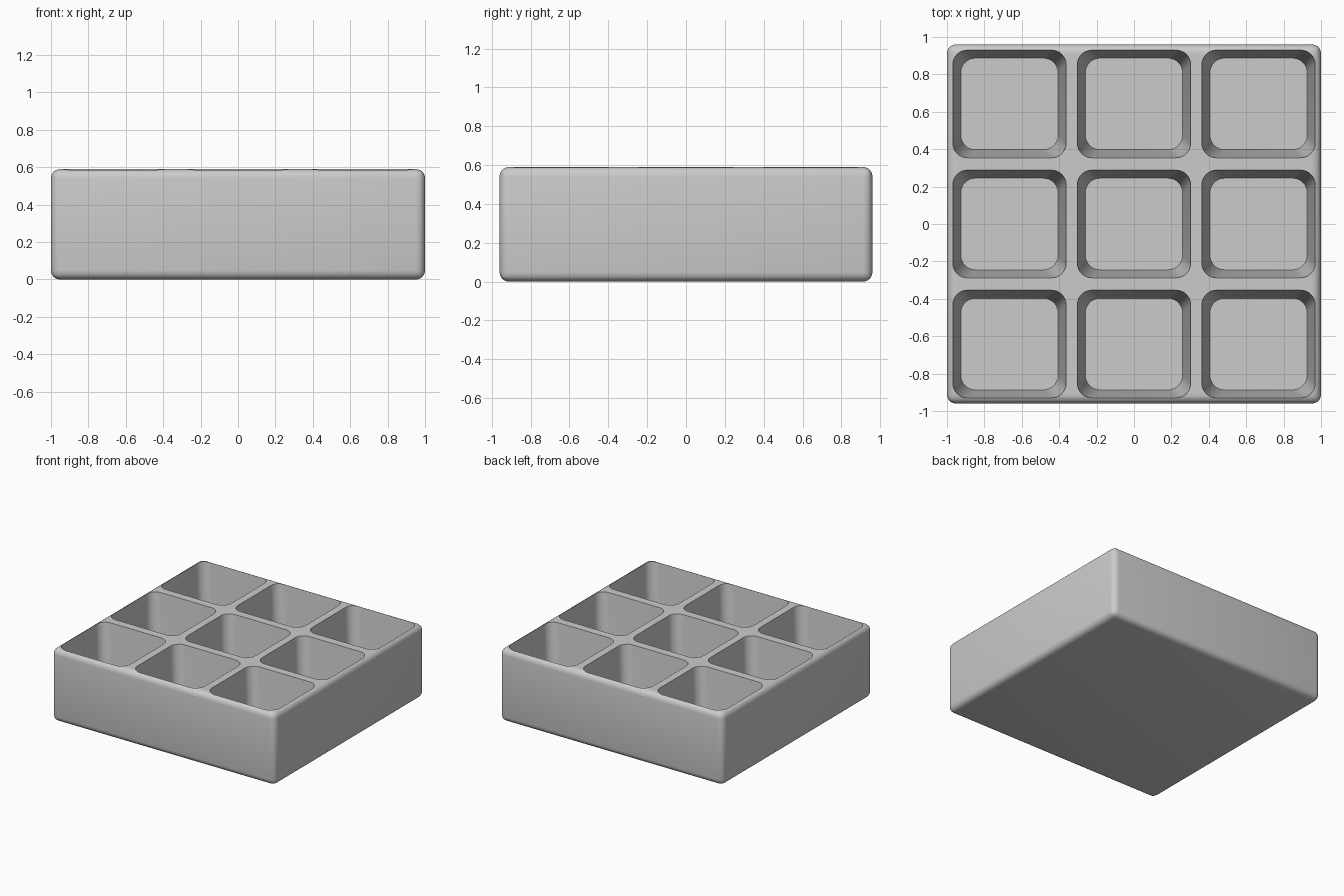
import bpy, bmesh

if "Cube" in bpy.data.objects:
    bpy.data.objects.remove(bpy.data.objects["Cube"])

W, D, H = 1.0, 0.96, 0.59          # half width, half depth, height
FLOOR = 0.07                       # pocket floor height


def add_tapered_box(bm, cx, cy, z0, z1, low, high):
    """Box with separate half sizes at bottom and top; returns its upright edges."""
    rings = [[bm.verts.new((cx + sx * hx, cy + sy * hy, z))
              for sx, sy in ((-1, -1), (1, -1), (1, 1), (-1, 1))]
             for z, (hx, hy) in ((z0, low), (z1, high))]
    a, b = rings
    bm.faces.new(a[::-1])
    bm.faces.new(b)
    for i in range(4):
        j = (i + 1) % 4
        bm.faces.new((a[i], a[j], b[j], b[i]))
    return [bm.edges.get((a[i], b[i])) for i in range(4)]


def finish(bm, name):
    bmesh.ops.recalc_face_normals(bm, faces=bm.faces[:])
    mesh = bpy.data.meshes.new(name)
    bm.to_mesh(mesh)
    bm.free()
    ob = bpy.data.objects.new(name, mesh)
    bpy.context.collection.objects.link(ob)
    return ob


# Tray block with all edges rounded
bm = bmesh.new()
add_tapered_box(bm, 0, 0, 0, H, (W, D), (W, D))
bmesh.ops.bevel(bm, geom=bm.edges[:], offset=0.048, segments=6,
                profile=0.5, affect='EDGES')
tray = finish(bm, "tray")

# Nine tapered pocket cutters, wider towards the top, with rounded corners
bm = bmesh.new()
low, high = (0.26, 0.245), (0.303, 0.288)
top = H + 0.1
k = (top - FLOOR) / (H - FLOOR)
over = tuple(l + (h - l) * k for l, h in zip(low, high))
uprights = []
for i in (-1, 0, 1):
    for j in (-1, 0, 1):
        uprights += add_tapered_box(bm, i * 0.666, j * 0.642, FLOOR, top, low, over)
bmesh.ops.bevel(bm, geom=uprights, offset=0.078, segments=8,
                profile=0.5, affect='EDGES')
cutter = finish(bm, "pocket_cutter")
cutter.hide_render = True

# Cut the pockets out of the block
mod = tray.modifiers.new("pockets", 'BOOLEAN')
mod.operation = 'DIFFERENCE'
mod.solver = 'EXACT'
mod.object = cutter
bpy.context.view_layer.objects.active = tray
tray.select_set(True)
bpy.ops.object.modifier_apply(modifier=mod.name)
bpy.data.objects.remove(cutter)
bpy.ops.object.shade_smooth_by_angle(angle=0.6)
